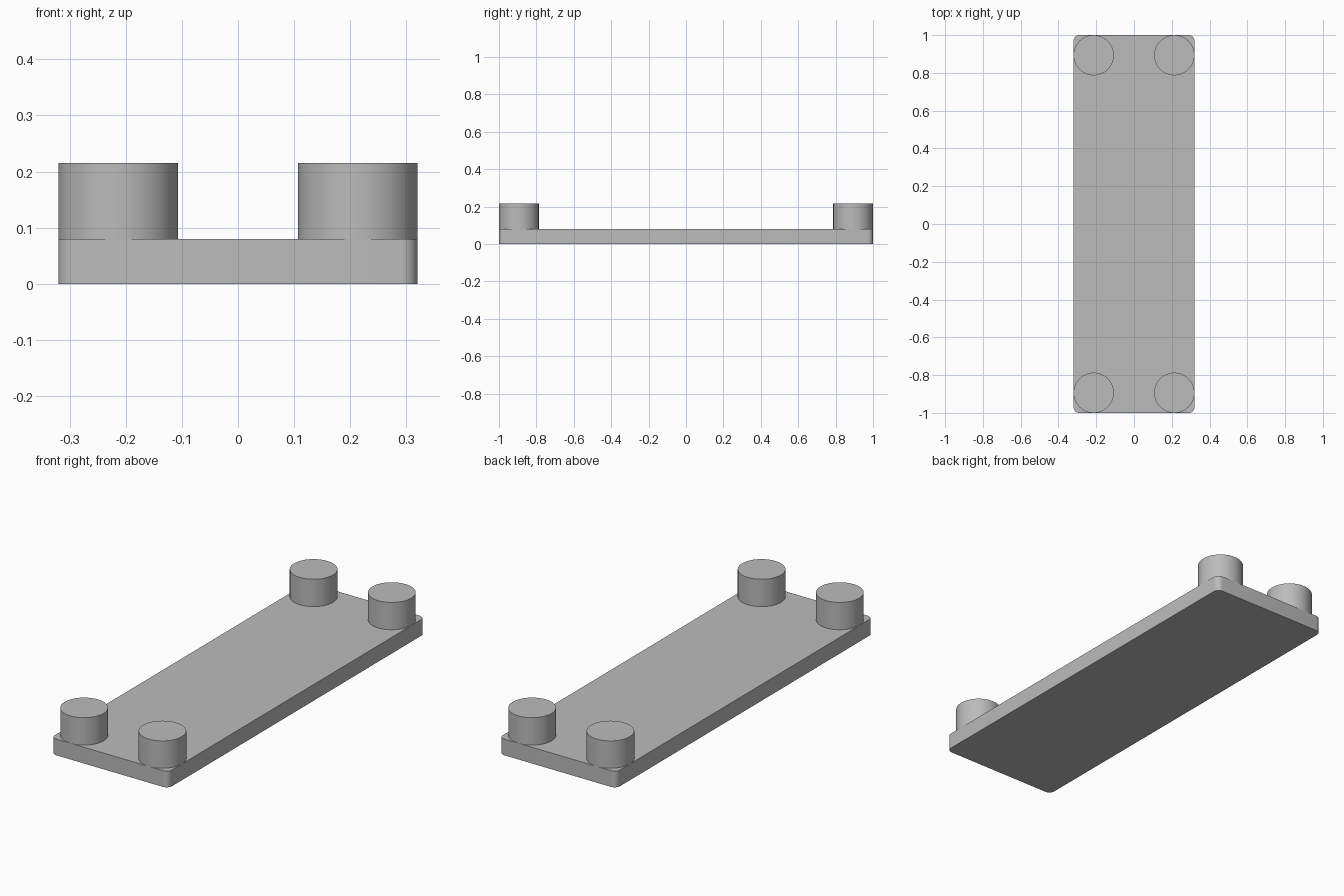
import bpy, bmesh
from math import radians

cube = bpy.data.objects.get("Cube")
if cube:
    bpy.data.objects.remove(cube, do_unlink=True)

WIDTH, LENGTH, THICK = 0.64, 2.0, 0.08
CORNER = 0.03
PEG_R, PEG_TOP = 0.1065, 0.215

grey = bpy.data.materials.new("light grey")
grey.use_nodes = True
colour = (0.5, 0.5, 0.5, 1)
grey.diffuse_color = colour
grey.node_tree.nodes["Principled BSDF"].inputs["Base Color"].default_value = colour


def finish(name, bm):
    mesh = bpy.data.meshes.new(name)
    bm.to_mesh(mesh)
    bm.free()
    mesh.materials.append(grey)
    obj = bpy.data.objects.new(name, mesh)
    bpy.context.collection.objects.link(obj)
    bpy.ops.object.select_all(action="DESELECT")
    obj.select_set(True)
    bpy.context.view_layer.objects.active = obj
    bpy.ops.object.shade_smooth_by_angle(angle=radians(30))
    return obj


# Base plate with rounded vertical corners
bm = bmesh.new()
bmesh.ops.create_cube(bm, size=1)
bmesh.ops.scale(bm, vec=(WIDTH, LENGTH, THICK), verts=bm.verts)
bmesh.ops.translate(bm, vec=(0, 0, THICK / 2), verts=bm.verts)
uprights = [e for e in bm.edges if abs(e.verts[0].co.z - e.verts[1].co.z) > THICK / 2]
bmesh.ops.bevel(bm, geom=uprights, offset=CORNER, segments=8, profile=0.5, affect="EDGES")
finish("base_plate", bm)

# Round pegs, one tucked into each corner
for end, sy in (("front", -1), ("back", 1)):
    for side, sx in (("right", -1), ("left", 1)):
        bm = bmesh.new()
        bmesh.ops.create_cone(bm, cap_ends=True, segments=64, radius1=PEG_R,
                              radius2=PEG_R, depth=PEG_TOP - THICK)
        peg = finish(f"{end}_{side}_peg", bm)
        peg.location = (sx * (WIDTH / 2 - PEG_R), sy * (LENGTH / 2 - PEG_R),
                        (PEG_TOP + THICK) / 2)
